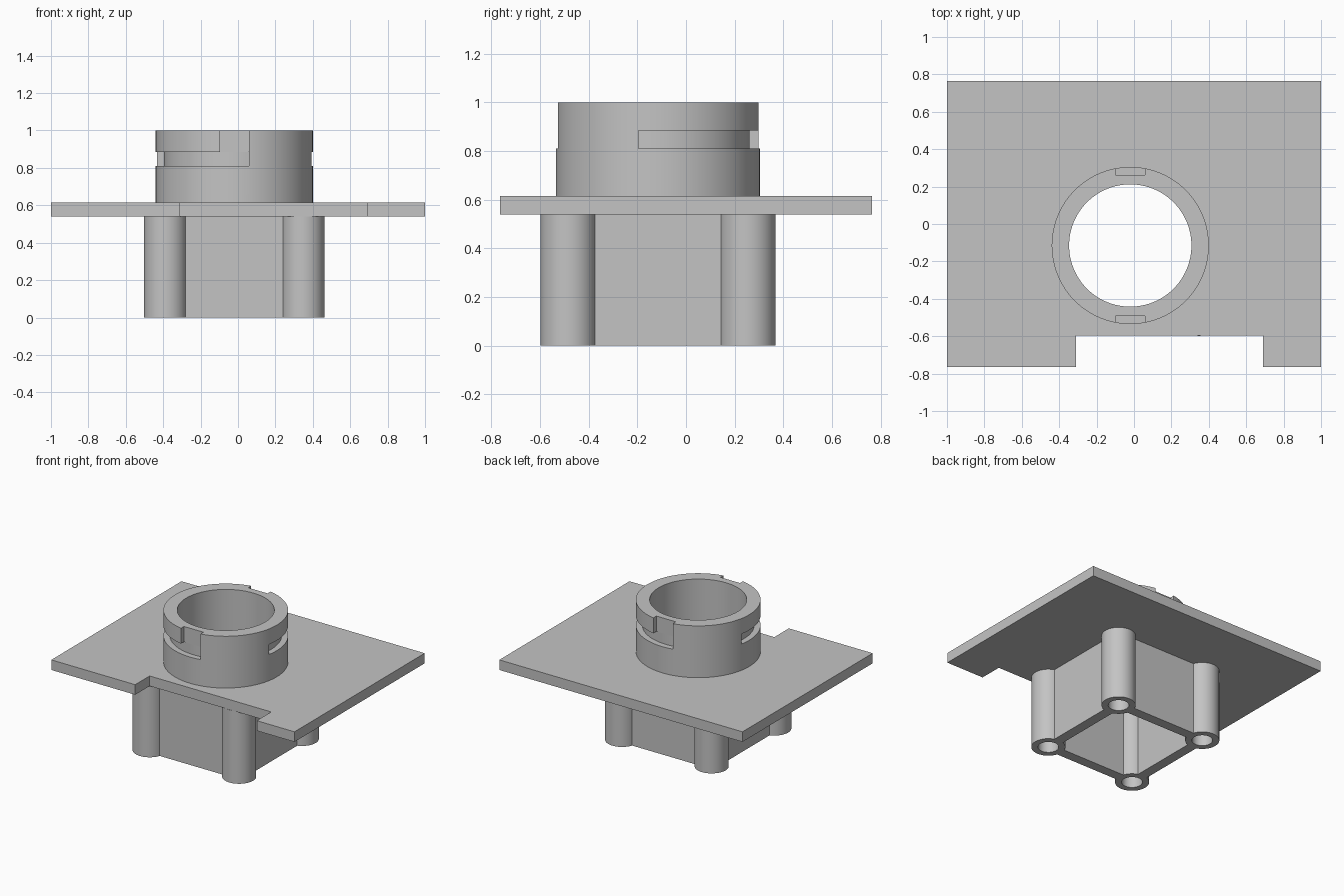
import bpy
import bmesh
from math import asin, cos, sin, pi, tau, radians

cube = bpy.data.objects.get("Cube")
if cube:
    bpy.data.objects.remove(cube, do_unlink=True)

CX, CY = -0.02, -0.115            # axis of collar and housing
PLATE_LOW, PLATE_HIGH, TOP = 0.54, 0.615, 1.0
COLLAR_R, BORE_R, SLOT_R = 0.42, 0.327, 0.377
SLOT_HALF, SLOT_LOW, SLOT_HIGH = 0.08, 0.81, 0.885
POST_R, POST_HOLE_R, POST_OFFSET = 0.115, 0.07, 0.368
WALL_HALF = 0.0375

grey = bpy.data.materials.new("plain_grey")
grey.use_nodes = True
COLOUR = (0.55, 0.55, 0.55, 1)
grey.diffuse_color = COLOUR
grey.node_tree.nodes["Principled BSDF"].inputs["Base Color"].default_value = COLOUR


def make(name, bm):
    bmesh.ops.recalc_face_normals(bm, faces=bm.faces)
    mesh = bpy.data.meshes.new(name)
    bm.to_mesh(mesh)
    bm.free()
    mesh.materials.append(grey)
    obj = bpy.data.objects.new(name, mesh)
    bpy.context.collection.objects.link(obj)
    return obj


def select(obj):
    bpy.ops.object.select_all(action='DESELECT')
    obj.select_set(True)
    bpy.context.view_layer.objects.active = obj


def smooth(obj):
    select(obj)
    bpy.ops.object.shade_smooth_by_angle(angle=radians(30))


def prism(name, outline, low, high):
    """Extrude a flat outline between two heights."""
    bm = bmesh.new()
    face = bm.faces.new([bm.verts.new((x, y, low)) for x, y in outline])
    new = bmesh.ops.extrude_face_region(bm, geom=[face])["geom"]
    for v in new:
        if isinstance(v, bmesh.types.BMVert):
            v.co.z = high
    return make(name, bm)


def box(name, x0, x1, y0, y1, low, high):
    return prism(name, [(x0, y0), (x1, y0), (x1, y1), (x0, y1)], low, high)


def tube(name, x, y, outer, inner, low, high, sides):
    """Closed hollow cylinder from a turned rectangular profile."""
    bm = bmesh.new()
    profile = [(outer, low), (outer, high), (inner, high), (inner, low)]
    rings = [[bm.verts.new((x + r * cos(tau * i / sides), y + r * sin(tau * i / sides), z))
              for r, z in profile] for i in range(sides)]
    for i, ring in enumerate(rings):
        following = rings[(i + 1) % sides]
        for j in range(4):
            k = (j + 1) % 4
            bm.faces.new((ring[j], following[j], following[k], ring[k]))
    return make(name, bm)


def cut(obj, cutter):
    cutter.hide_render = True
    mod = obj.modifiers.new("cut", 'BOOLEAN')
    mod.operation = 'DIFFERENCE'
    mod.solver = 'EXACT'
    mod.object = cutter
    select(obj)
    bpy.ops.object.modifier_apply(modifier=mod.name)
    bpy.data.objects.remove(cutter, do_unlink=True)


# Base plate with front notch and round bore
plate = prism("base_plate", [(-1, -0.765), (-0.31, -0.765), (-0.31, -0.595), (0.69, -0.595),
                             (0.69, -0.765), (1, -0.765), (1, 0.765), (-1, 0.765)],
              PLATE_LOW, PLATE_HIGH)
SIDES = 96
bore = prism("bore_cutter", [(CX + BORE_R * cos(tau * i / SIDES), CY + BORE_R * sin(tau * i / SIDES))
                             for i in range(SIDES)], 0.4, 0.8)
cut(plate, bore)
smooth(plate)

# Collar with two opposite L-shaped locking slots
collar = tube("collar", CX, CY, COLLAR_R, BORE_R, PLATE_HIGH, TOP, SIDES)
edge = asin(SLOT_HALF / SLOT_R)
start, stop, steps = -pi / 2 + edge, -pi - edge, 32
arc = [start + (stop - start) * i / steps for i in range(steps + 1)]
sweep = [(SLOT_R * cos(a), SLOT_R * sin(a)) for a in arc]
sweep += [(-0.5, SLOT_HALF), (-0.5, -0.5), (SLOT_HALF, -0.5)]
entry = [(-SLOT_HALF, -0.5), (SLOT_HALF, -0.5), (SLOT_HALF, -SLOT_R), (-SLOT_HALF, -SLOT_R)]
for side in (1, -1):
    for outline, low, high in ((sweep, SLOT_LOW, SLOT_HIGH), (entry, SLOT_LOW + 0.02, TOP + 0.1)):
        points = [(CX + side * x, CY + side * y) for x, y in outline]
        cut(collar, prism("slot_cutter", points, low, high))
smooth(collar)

# Four hollow screw posts under the plate
for sx, x_name in ((-1, "right"), (1, "left")):
    for sy, y_name in ((-1, "front"), (1, "back")):
        smooth(tube(f"{y_name}_{x_name}_post", CX + sx * POST_OFFSET, CY + sy * POST_OFFSET,
                    POST_R, POST_HOLE_R, 0, PLATE_LOW, 48))

# Housing walls joining the posts
reach = POST_OFFSET - 0.105
for s, x_name, y_name in ((-1, "right", "front"), (1, "left", "back")):
    x, y = CX + s * POST_OFFSET, CY + s * POST_OFFSET
    box(f"{x_name}_wall", x - WALL_HALF, x + WALL_HALF, CY - reach, CY + reach, 0, PLATE_LOW)
    box(f"{y_name}_wall", CX - reach, CX + reach, y - WALL_HALF, y + WALL_HALF, 0, PLATE_LOW)
